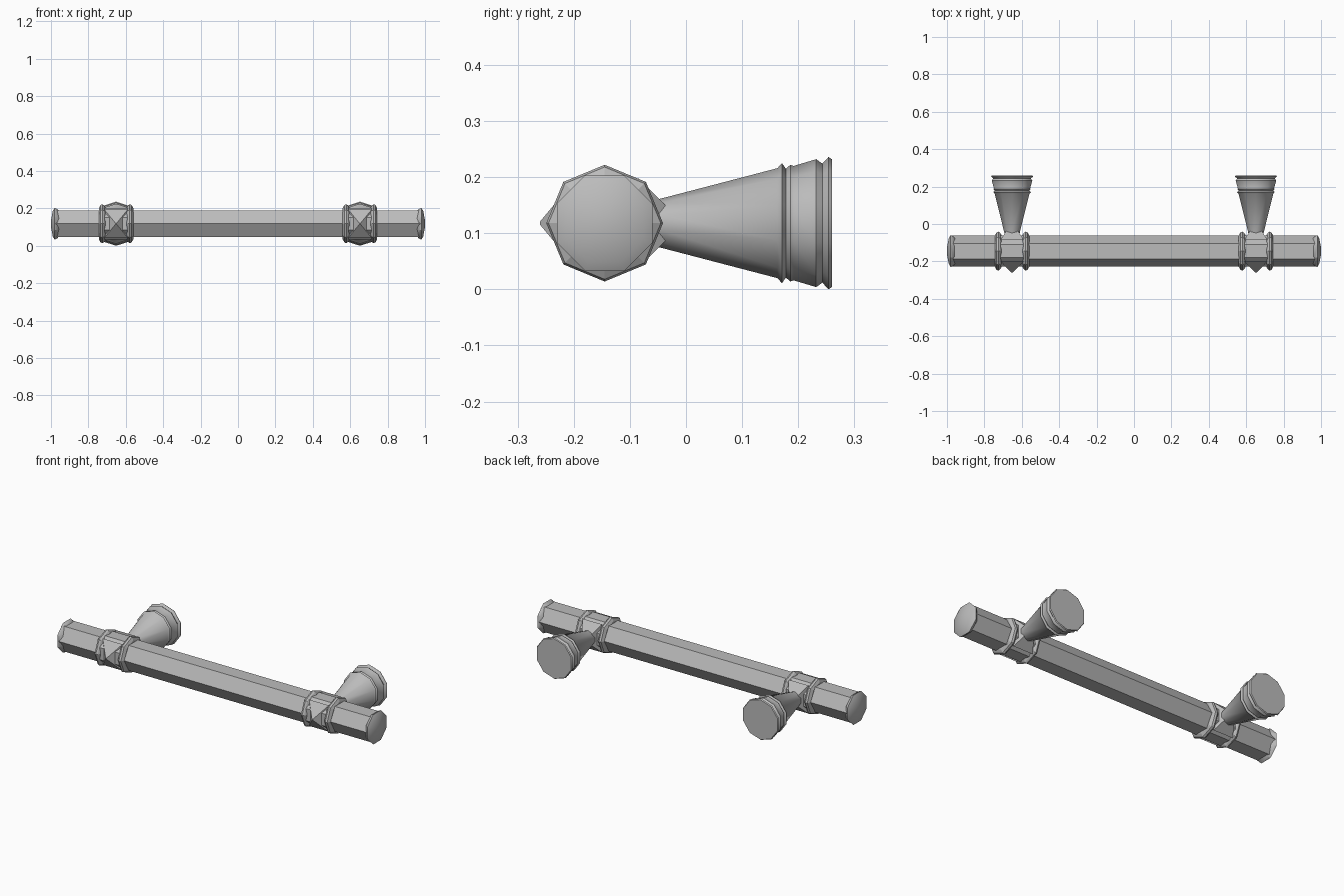
import bpy, bmesh, math
from mathutils import Vector

if "Cube" in bpy.data.objects:
    bpy.data.objects.remove(bpy.data.objects["Cube"], do_unlink=True)

steel = bpy.data.materials.new("satin grey metal")
steel.use_nodes = True
steel.diffuse_color = (0.5, 0.5, 0.5, 1)
steel.node_tree.nodes["Principled BSDF"].inputs["Base Color"].default_value = (0.5, 0.5, 0.5, 1)

BAR_Y, MID_Z, POST_X = -0.145, 0.118, 0.652


def finish(name, bm, smooth=0):
    bmesh.ops.recalc_face_normals(bm, faces=bm.faces)
    mesh = bpy.data.meshes.new(name)
    bm.to_mesh(mesh)
    bm.free()
    mesh.materials.append(steel)
    obj = bpy.data.objects.new(name, mesh)
    bpy.context.collection.objects.link(obj)
    if smooth:
        bpy.ops.object.select_all(action='DESELECT')
        obj.select_set(True)
        bpy.context.view_layer.objects.active = obj
        bpy.ops.object.shade_smooth_by_angle(angle=math.radians(smooth))
    return obj


def lathe(name, profile, sides, axis, origin, start=0.0, smooth=0):
    """Capped solid of (position, radius) rings along the x or y axis."""
    bm = bmesh.new()
    rings = []
    for pos, r in profile:
        ring = []
        for i in range(sides):
            a = start + math.tau * i / sides
            u, w = r * math.sin(a), r * math.cos(a)
            co = Vector((pos, u, w) if axis == 'x' else (u, pos, w))
            ring.append(bm.verts.new(co + Vector(origin)))
        rings.append(ring)
    for a, b in zip(rings, rings[1:]):
        for i in range(sides):
            j = (i + 1) % sides
            bm.faces.new((a[i], a[j], b[j], b[i]))
    bm.faces.new(rings[0])
    bm.faces.new(rings[-1])
    return finish(name, bm, smooth)


def taper(name, x, y0, y1, base, tip):
    """Four-sided block narrowing from y0 to y1."""
    bm = bmesh.new()
    loops = [[bm.verts.new((x + sx * hx, y, MID_Z + sz * hz))
              for sx, sz in ((-1, -1), (1, -1), (1, 1), (-1, 1))]
             for y, (hx, hz) in ((y0, base), (y1, tip))]
    a, b = loops
    for i in range(4):
        j = (i + 1) % 4
        bm.faces.new((a[i], a[j], b[j], b[i]))
    bm.faces.new(a)
    bm.faces.new(b)
    return finish(name, bm)


# Hexagonal grip bar with an edge facing forward
lathe("grip_bar", [(-0.98, 0.083), (0.98, 0.083)], 6, 'x',
      (0, BAR_Y, MID_Z), math.pi / 6)

# Profiles shared by both sides
cap = [(0.955, 0.07), (0.966, 0.085), (0.98, 0.092), (0.99, 0.075), (1.0, 0.02)]
collar = [(0.056, 0.086), (0.064, 0.098), (0.073, 0.104), (0.083, 0.1), (0.092, 0.084)]
post = [(-0.06, 0.04), (-0.04, 0.045), (0.163, 0.098), (0.171, 0.107),
        (0.178, 0.097), (0.186, 0.104), (0.192, 0.102), (0.232, 0.114),
        (0.243, 0.106), (0.254, 0.118), (0.26, 0.114)]

for side, s in (("left", 1), ("right", -1)):
    x = s * POST_X
    # End cap
    lathe(side + "_end_cap", [(s * p, r) for p, r in cap], 8, 'x',
          (0, BAR_Y, MID_Z), math.pi / 8, smooth=30)
    # Pair of collars gripping the bar
    for place, t in (("outer", s), ("inner", -s)):
        lathe(f"{side}_{place}_collar", [(t * p, r) for p, r in collar], 8, 'x',
              (x, BAR_Y, MID_Z))
    # Hub between the collars with pointed front and tapered back
    lathe(side + "_hub", [(-0.062, 0.09), (0.062, 0.09)], 8, 'x',
          (x, BAR_Y, MID_Z), math.pi / 8)
    taper(side + "_hub_point", x, -0.2, -0.26, (0.062, 0.075), (0.003, 0.003))
    taper(side + "_hub_neck", x, -0.085, -0.035, (0.062, 0.08), (0.03, 0.03))
    # Flared mounting post with ridge and foot
    lathe(side + "_post", post, 10, 'y', (x, 0, MID_Z), smooth=40)
